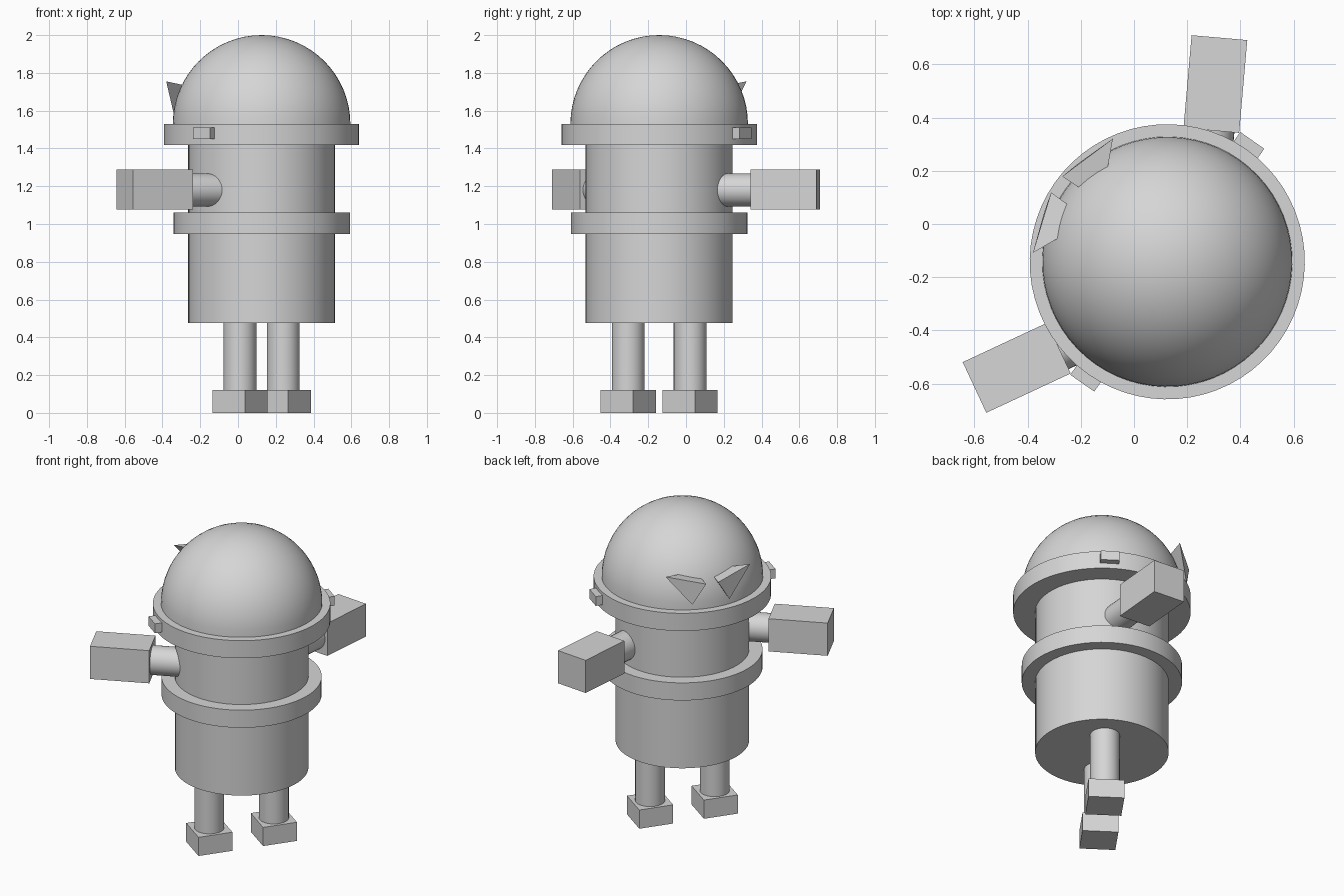
import bpy, bmesh, math
from mathutils import Matrix

cube = bpy.data.objects.get("Cube")
if cube:
    bpy.data.objects.remove(cube, do_unlink=True)

GREY = (0.67, 0.67, 0.67, 1)
grey = bpy.data.materials.new("plain grey")
grey.use_nodes = True
grey.diffuse_color = GREY
grey.node_tree.nodes["Principled BSDF"].inputs["Base Color"].default_value = GREY

# Figure frame: local +x is the facing direction, local +y its left side
FRAME = Matrix.Translation((0.125, -0.142, 0)) @ Matrix.Rotation(math.radians(145), 4, 'Z')


def finish(name, bm, matrix=Matrix(), smooth=False):
    bmesh.ops.recalc_face_normals(bm, faces=bm.faces)
    mesh = bpy.data.meshes.new(name)
    bm.to_mesh(mesh)
    bm.free()
    mesh.materials.append(grey)
    mesh.transform(FRAME @ matrix)
    obj = bpy.data.objects.new(name, mesh)
    bpy.context.collection.objects.link(obj)
    if smooth:
        bpy.ops.object.select_all(action='DESELECT')
        obj.select_set(True)
        bpy.context.view_layer.objects.active = obj
        bpy.ops.object.shade_smooth_by_angle(angle=math.radians(35))


def cylinder(name, radius, low, high, matrix=Matrix(), sides=64):
    bm = bmesh.new()
    bmesh.ops.create_cone(bm, cap_ends=True, segments=sides, radius1=radius,
                          radius2=radius, depth=high - low,
                          matrix=Matrix.Translation((0, 0, (low + high) / 2)))
    finish(name, bm, matrix, True)


def box(name, size, matrix):
    bm = bmesh.new()
    bmesh.ops.create_cube(bm, size=1, matrix=Matrix.Diagonal((*size, 1)))
    finish(name, bm, matrix)


# Body, belt and head ring
cylinder("body", 0.389, 0.475, 1.47)
cylinder("belt", 0.467, 0.947, 1.06)
cylinder("head_ring", 0.517, 1.417, 1.53)

# Half-sphere head
bm = bmesh.new()
bmesh.ops.create_uvsphere(bm, u_segments=64, v_segments=32, radius=0.47)
bmesh.ops.bisect_plane(bm, geom=bm.verts[:] + bm.edges[:] + bm.faces[:],
                       plane_co=(0, 0, 0), plane_no=(0, 0, -1), clear_outer=True)
bmesh.ops.holes_fill(bm, edges=[e for e in bm.edges if e.is_boundary])
finish("head_dome", bm, Matrix.Translation((0, 0, 1.53)), True)

for side, s in (("left", 1), ("right", -1)):
    # Leg and square foot
    leg = Matrix.Translation((0, 0.2 * s, 0))
    cylinder(side + "_leg", 0.087, 0.1, 0.5, leg, 32)
    box(side + "_foot", (0.21, 0.21, 0.12), leg @ Matrix.Translation((0, 0, 0.06)))

    # Arm: round upper part and block forearm, swung forward
    arm = (Matrix.Translation((0.235, 0.651 * s, 1.18))
           @ Matrix.Rotation(s * math.radians(60), 4, 'Z'))
    cylinder(side + "_upper_arm", 0.087, -0.42, -0.16,
             arm @ Matrix.Rotation(math.pi / 2, 4, 'Y'), 32)
    box(side + "_forearm", (0.35, 0.21, 0.21), arm @ Matrix.Translation((0, 0, 0.003)))

    # Small block on the side of the ring
    box(side + "_ear", (0.11, 0.1, 0.06), Matrix.Translation((0, 0.507 * s, 1.48)))

    # Slanted eye: a four-cornered wedge sunk into the dome
    bm = bmesh.new()
    inner, outer, bottom, root = [
        bm.verts.new((x, y * s, z)) for x, y, z in
        ((0.507, 0.037, 1.705), (0.433, 0.262, 1.755),
         (0.485, 0.115, 1.575), (0.33, 0.04, 1.71))]
    for face in ((inner, outer, bottom), (inner, root, outer),
                 (outer, root, bottom), (bottom, root, inner)):
        bm.faces.new(face)
    finish(side + "_eye", bm)
